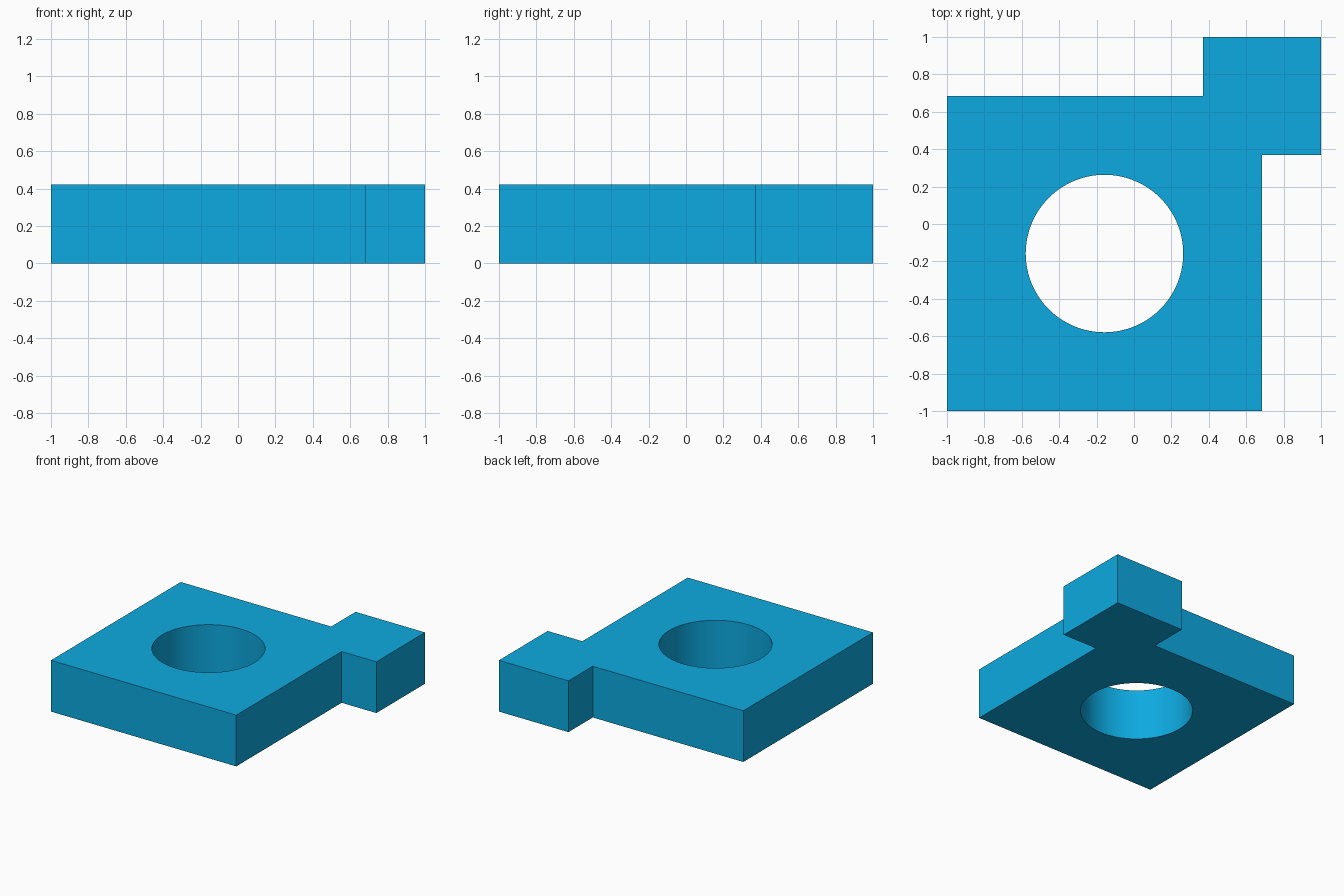
import bpy, bmesh, math

if "Cube" in bpy.data.objects:
    bpy.data.objects.remove(bpy.data.objects["Cube"])

U = 2 / 19                # the part is laid out on a 19-unit grid
PLATE, TAB, HEIGHT, RADIUS = 16 * U, 6 * U, 4 * U, 4 * U
inner, tab_start = -1 + PLATE, 1 - TAB
centre = -1 + PLATE / 2


def make_object(name, bm):
    bmesh.ops.recalc_face_normals(bm, faces=bm.faces)
    mesh = bpy.data.meshes.new(name)
    bm.to_mesh(mesh)
    bm.free()
    obj = bpy.data.objects.new(name, mesh)
    bpy.context.collection.objects.link(obj)
    return obj


def extrude_profile(name, points, z0, z1):
    bm = bmesh.new()
    face = bm.faces.new([bm.verts.new((x, y, z0)) for x, y in points])
    top = bmesh.ops.extrude_face_region(bm, geom=[face], use_keep_orig=True)["geom"]
    bmesh.ops.translate(bm, vec=(0, 0, z1 - z0),
                        verts=[v for v in top if isinstance(v, bmesh.types.BMVert)])
    return make_object(name, bm)


# Square plate with an overlapping square tab on its back right corner
plate = extrude_profile("plate_with_corner_tab", [
    (-1, -1), (inner, -1), (inner, tab_start), (1, tab_start),
    (1, 1), (tab_start, 1), (tab_start, inner), (-1, inner)], 0, HEIGHT)

# Round through hole in the middle of the square plate
SIDES = 128
circle = [(centre + RADIUS * math.cos(math.tau * i / SIDES),
           centre + RADIUS * math.sin(math.tau * i / SIDES)) for i in range(SIDES)]
cutter = extrude_profile("hole_cutter", circle, -0.1, HEIGHT + 0.1)
cutter.hide_render = True

bpy.context.view_layer.objects.active = plate
plate.select_set(True)
hole = plate.modifiers.new("hole", "BOOLEAN")
hole.operation = "DIFFERENCE"
hole.solver = "EXACT"
hole.object = cutter
bpy.ops.object.modifier_apply(modifier=hole.name)
bpy.data.objects.remove(cutter, do_unlink=True)
bpy.ops.object.shade_smooth_by_angle(angle=math.radians(30))

# Blue finish
blue = bpy.data.materials.new("blue")
blue.diffuse_color = (0.004, 0.40, 0.75, 1)
blue.use_nodes = True
blue.node_tree.nodes["Principled BSDF"].inputs["Base Color"].default_value = blue.diffuse_color
plate.data.materials.clear()
plate.data.materials.append(blue)
